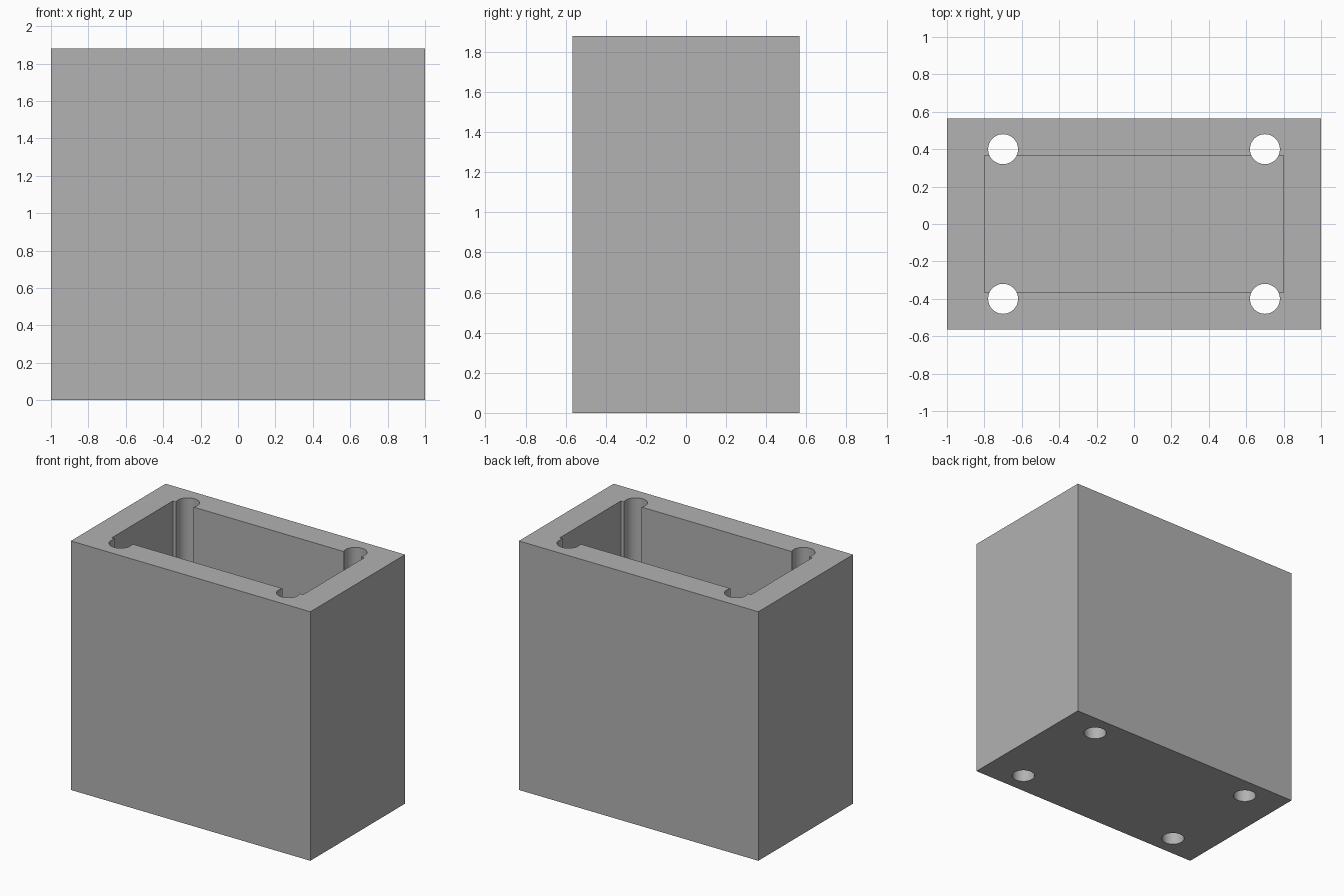
import bpy

if "Cube" in bpy.data.objects:
    bpy.data.objects.remove(bpy.data.objects["Cube"], do_unlink=True)

WIDTH, DEPTH, HEIGHT = 2.0, 1.13, 1.88
WALL, FLOOR = 0.2, 0.2
HOLE_X, HOLE_Y, HOLE_R = 0.7, 0.4, 0.08

grey = bpy.data.materials.new("plain grey")
grey.use_nodes = True
colour = (0.445, 0.445, 0.445, 1)
grey.diffuse_color = colour
grey.node_tree.nodes["Principled BSDF"].inputs["Base Color"].default_value = colour


def box(name, size, z_bottom):
    bpy.ops.mesh.primitive_cube_add(size=1, location=(0, 0, z_bottom + size[2] / 2))
    obj = bpy.context.object
    obj.name = name
    obj.scale = size
    bpy.ops.object.transform_apply(location=True, rotation=False, scale=True)
    obj.data.materials.append(grey)
    return obj


def cut(target, cutter):
    cutter.hide_render = True
    mod = target.modifiers.new("cut", "BOOLEAN")
    mod.operation = "DIFFERENCE"
    mod.solver = "EXACT"
    mod.object = cutter
    bpy.context.view_layer.objects.active = target
    bpy.ops.object.modifier_apply(modifier=mod.name)
    bpy.data.objects.remove(cutter, do_unlink=True)


# Open-topped housing with a rectangular cavity
housing = box("housing", (WIDTH, DEPTH, HEIGHT), 0)
cut(housing, box("cavity_cutter", (WIDTH - 2 * WALL, DEPTH - 2 * WALL, HEIGHT), FLOOR))

# Four bolt holes, running the full height through the cavity corners
for x in (-HOLE_X, HOLE_X):
    for y in (-HOLE_Y, HOLE_Y):
        bpy.ops.mesh.primitive_cylinder_add(
            vertices=64, radius=HOLE_R, depth=HEIGHT + 0.4, location=(x, y, HEIGHT / 2))
        hole = bpy.context.object
        hole.name = "bolt_hole_cutter"
        hole.data.materials.append(grey)
        cut(housing, hole)

# Smooth hole walls, crisp edges
bpy.ops.object.select_all(action="DESELECT")
housing.select_set(True)
bpy.context.view_layer.objects.active = housing
bpy.ops.object.shade_smooth_by_angle()
